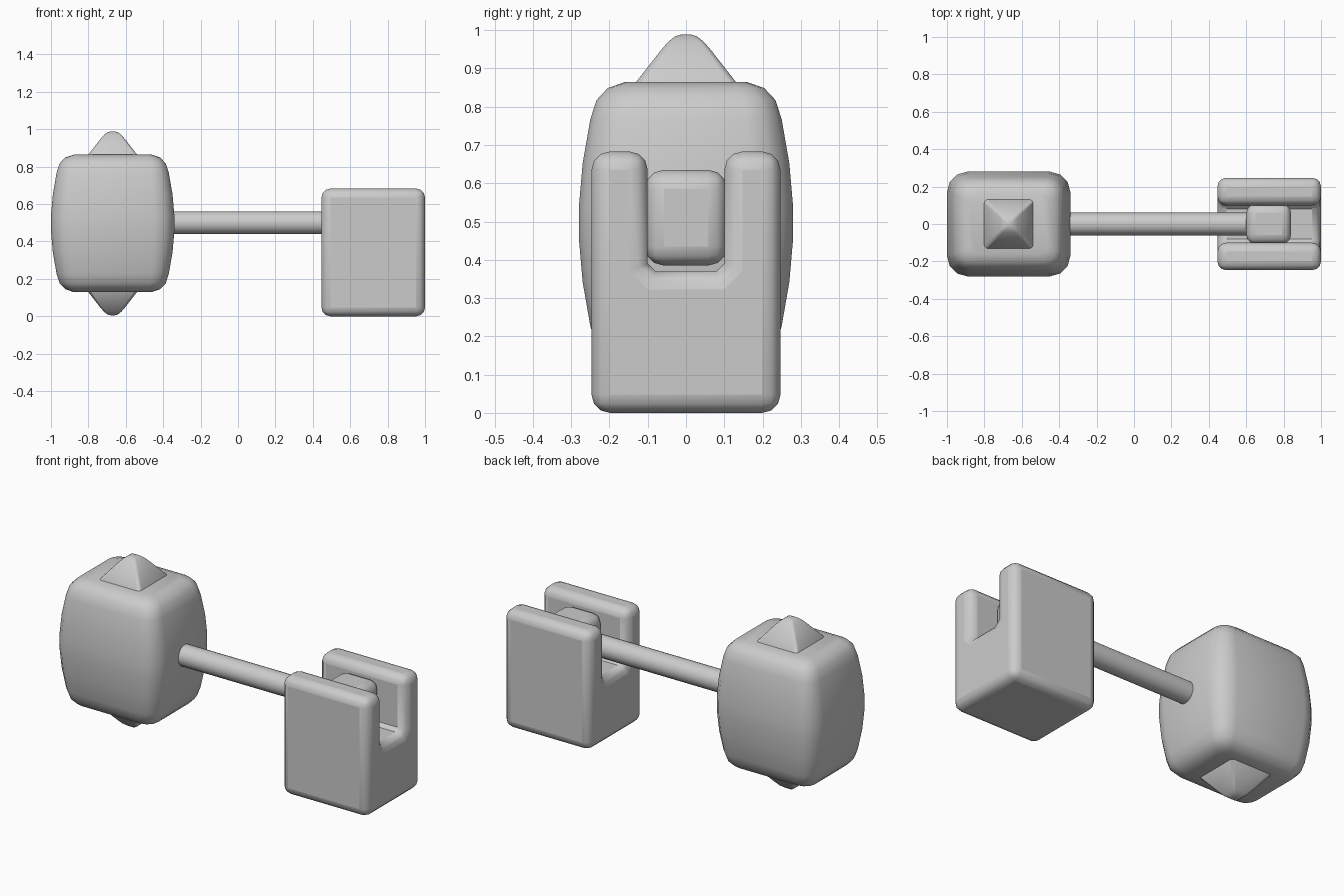
import bpy, bmesh
from math import pi, cos, sin, radians

if "Cube" in bpy.data.objects:
    bpy.data.objects.remove(bpy.data.objects["Cube"])


def finish(name, bm, bevel=0.0, segments=3, angle=40):
    bmesh.ops.recalc_face_normals(bm, faces=bm.faces)
    me = bpy.data.meshes.new(name)
    bm.to_mesh(me)
    bm.free()
    ob = bpy.data.objects.new(name, me)
    bpy.context.collection.objects.link(ob)
    if bevel:
        m = ob.modifiers.new("rounding", "BEVEL")
        m.width, m.segments = bevel, segments
        m.limit_method, m.angle_limit = "ANGLE", radians(60)
        m.use_clamp_overlap = False
    bpy.ops.object.select_all(action="DESELECT")
    ob.select_set(True)
    bpy.context.view_layer.objects.active = ob
    bpy.ops.object.shade_smooth_by_angle(angle=radians(angle))
    return ob


def rounded_rect(hx, hy, r, n=3):
    pts = []
    for q, (sx, sy) in enumerate([(1, 1), (-1, 1), (-1, -1), (1, -1)]):
        for i in range(n + 1):
            a = (q + i / n) * pi / 2
            pts.append((sx * (hx - r) + r * cos(a), sy * (hy - r) + r * sin(a)))
    return pts


def mirrored_loft(name, cx, cz, rings, angle=40):
    """rings: (height above centre, half x, half y, corner radius), mirrored below."""
    full = [(-z, *rest) for z, *rest in reversed(rings)] + list(rings)
    bm = bmesh.new()
    loops = [[bm.verts.new((cx + x, y, cz + z)) for x, y in rounded_rect(hx, hy, r)]
             for z, hx, hy, r in full]
    for a, b in zip(loops, loops[1:]):
        for i in range(len(a)):
            j = (i + 1) % len(a)
            bm.faces.new((a[i], a[j], b[j], b[i]))
    bm.faces.new(loops[0])
    bm.faces.new(loops[-1])
    return finish(name, bm, angle=angle)


HEAD_X, MID_Z = -0.67, 0.497

# Bulging head block
profile = [(0.04, 0), (0.155, 0.01), (0.27, 0.03), (0.32, 0.046), (0.352, 0.076), (0.367, 0.12)]
mirrored_loft("head", HEAD_X, MID_Z,
              [(z, 0.33 - i, 0.28 - i, 0.11 - 0.6 * i) for z, i in profile])

# Blunt pyramid points above and below the head
mirrored_loft("head_spikes", HEAD_X, MID_Z,
              [(z, h, h, r) for z, h, r in
               [(0.355, 0.14, 0.02), (0.45, 0.066, 0.015), (0.473, 0.046, 0.012),
                (0.487, 0.028, 0.01), (0.492, 0.01, 0.005)]])

# Handle rod
bpy.ops.mesh.primitive_cylinder_add(vertices=24, radius=0.061, depth=1.02,
                                    location=(0.13, 0, 0.5), rotation=(0, pi / 2, 0))
bpy.context.object.name = "handle"
bpy.ops.object.shade_smooth_by_angle(angle=radians(40))

# Knob at the end of the handle, held in the slot
bm = bmesh.new()
bmesh.ops.create_cube(bm, size=1)
for v in bm.verts:
    v.co = (0.72 + v.co.x * 0.24, v.co.y * 0.215, 0.51 + v.co.z * 0.25)
finish("knob", bm, bevel=0.05)

# Slotted stand block: U outline extruded along x
half = [(0.247, 0), (0.247, 0.683), (0.1, 0.683), (0.1, 0.39), (0.08, 0.37)]
outline = half + [(-y, z) for y, z in reversed(half)]
bm = bmesh.new()
face = bm.faces.new([bm.verts.new((0.446, y, z)) for y, z in outline])
ext = bmesh.ops.extrude_face_region(bm, geom=[face], use_keep_orig=True)
for v in ext["geom"]:
    if isinstance(v, bmesh.types.BMVert):
        v.co.x = 1.0
finish("slotted_stand", bm, bevel=0.048)
